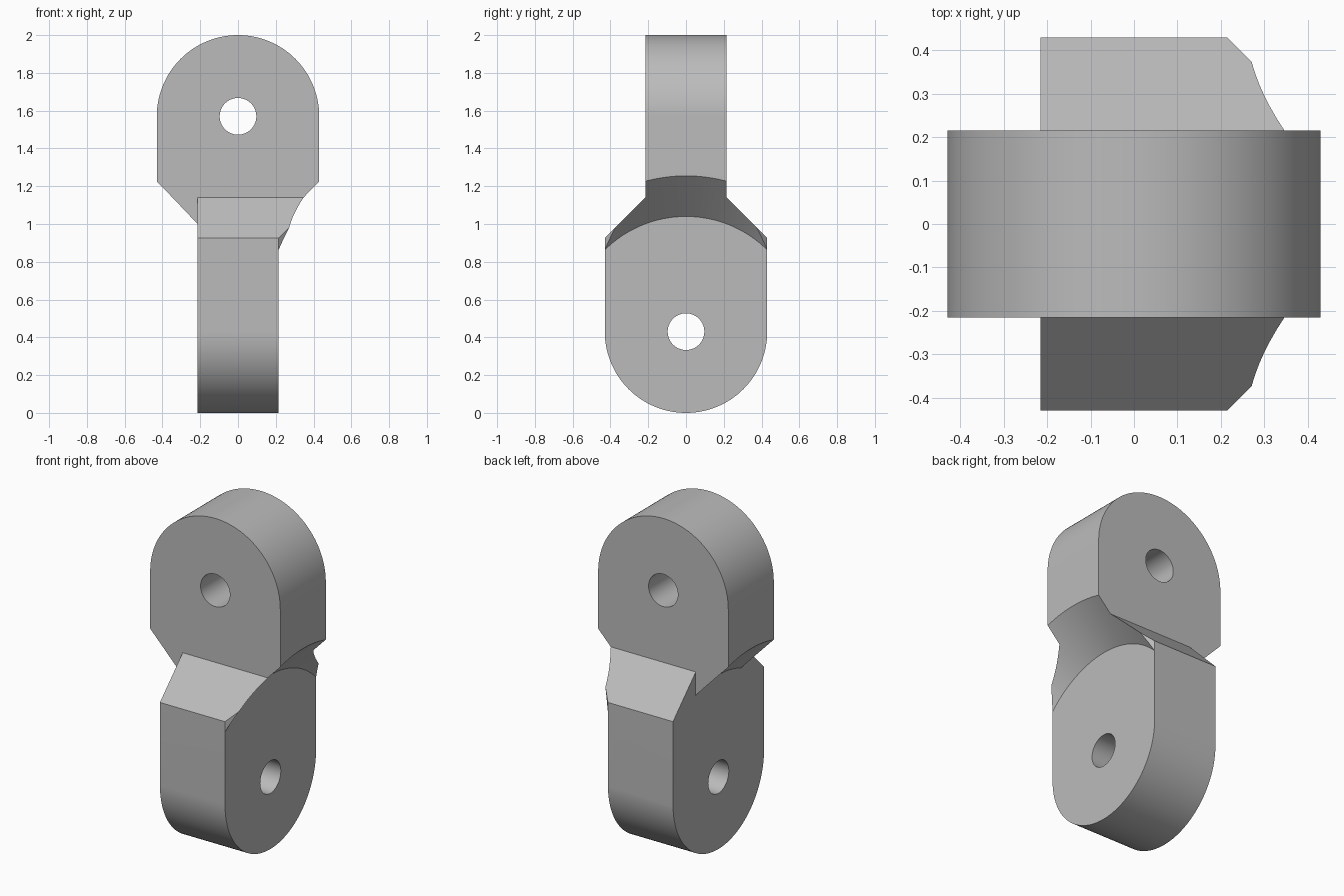
import bpy, bmesh, math
from mathutils import Matrix, Vector

cube = bpy.data.objects.get("Cube")
if cube:
    bpy.data.objects.remove(cube, do_unlink=True)

R = 0.43            # lug radius and half width
T = R / 2           # half thickness of each lug
LOW, HIGH = R, 2 - R  # heights of the two pin holes
BORE = 0.097
CLEAR = 0.61        # clearance radius around the lower pin

grey = bpy.data.materials.new("plain grey")
grey.use_nodes = True
colour = (0.5, 0.5, 0.5, 1)
grey.diffuse_color = colour
grey.node_tree.nodes["Principled BSDF"].inputs["Base Color"].default_value = colour


def to_object(bm, name):
    bmesh.ops.recalc_face_normals(bm, faces=bm.faces[:])
    mesh = bpy.data.meshes.new(name)
    bm.to_mesh(mesh)
    bm.free()
    mesh.materials.append(grey)
    obj = bpy.data.objects.new(name, mesh)
    bpy.context.collection.objects.link(obj)
    return obj


def prism(points, start, end):
    """Extrude a closed outline of 3D points from offset start to offset end."""
    bm = bmesh.new()
    face = bm.faces.new([bm.verts.new(Vector(p) + start) for p in points])
    moved = bmesh.ops.extrude_face_region(bm, geom=[face])["geom"]
    bmesh.ops.translate(bm, vec=end - start,
                        verts=[v for v in moved if isinstance(v, bmesh.types.BMVert)])
    return bm


def round_end(centre, sign, steps=64):
    """Half circle of (side, height) points, bulging up or down."""
    angles = [math.pi * i / steps for i in range(steps + 1)]
    return [(R * math.cos(a), centre + sign * R * math.sin(a)) for a in angles]


def cone(name, r1, r2, depth, centre, axis):
    bm = bmesh.new()
    turn = Vector((0, 0, 1)).rotation_difference(axis).to_matrix().to_4x4()
    bmesh.ops.create_cone(bm, cap_ends=True, segments=128, radius1=r1, radius2=r2,
                          depth=depth, matrix=Matrix.Translation(centre) @ turn)
    return to_object(bm, name)


def combine(target, tool, operation):
    mod = target.modifiers.new(operation, 'BOOLEAN')
    mod.operation, mod.object, mod.solver = operation, tool, 'EXACT'
    bpy.context.view_layer.objects.active = target
    bpy.ops.object.modifier_apply(modifier=mod.name)
    bpy.data.objects.remove(tool, do_unlink=True)


# Upper lug, rounded at the top, running front to back
outline = round_end(HIGH, 1) + [(-R, 0.9), (R, 0.9)]
across = Vector((0, T, 0))
upper = to_object(prism([(s, 0, z) for s, z in outline], -across, across), "upper_lug")

# Lower lug, rounded at the bottom with sloped shoulders, extended to the left
outline = round_end(LOW, -1) + [(-R, 0.925), (-T, 0.925 + T), (T, 0.925 + T), (R, 0.925)]
bm = prism([(0, s, z) for s, z in outline], Vector((-T, 0, 0)), Vector((R, 0, 0)))
# Trim the two vertical corners of the shoulder extension
for side in (-1, 1):
    cut = bmesh.ops.bisect_plane(bm, geom=bm.verts[:] + bm.edges[:] + bm.faces[:],
                                 plane_co=(T, side * R, 0), plane_no=(1, side, 0),
                                 clear_outer=True)
    rim = [e for e in bm.edges if e.is_boundary]
    bmesh.ops.holes_fill(bm, edges=rim, sides=0)
body = to_object(bm, "swivel_link")
combine(body, upper, 'UNION')

# Conical clearance on both sides, centred on the lower pin
for side in (-1, 1):
    cutter = cone("clearance_cutter", CLEAR, CLEAR + R, R,
                  (side * (T + R / 2), 0, LOW), Vector((side, 0, 0)))
    combine(body, cutter, 'DIFFERENCE')

# Pin holes
for height, axis in ((HIGH, Vector((0, 1, 0))), (LOW, Vector((1, 0, 0)))):
    combine(body, cone("pin_cutter", BORE, BORE, 2, (0, 0, height), axis), 'DIFFERENCE')

# Smooth the round surfaces and keep the edges sharp
bpy.ops.object.select_all(action='DESELECT')
body.select_set(True)
bpy.context.view_layer.objects.active = body
bpy.ops.object.shade_smooth_by_angle(angle=math.radians(20))
